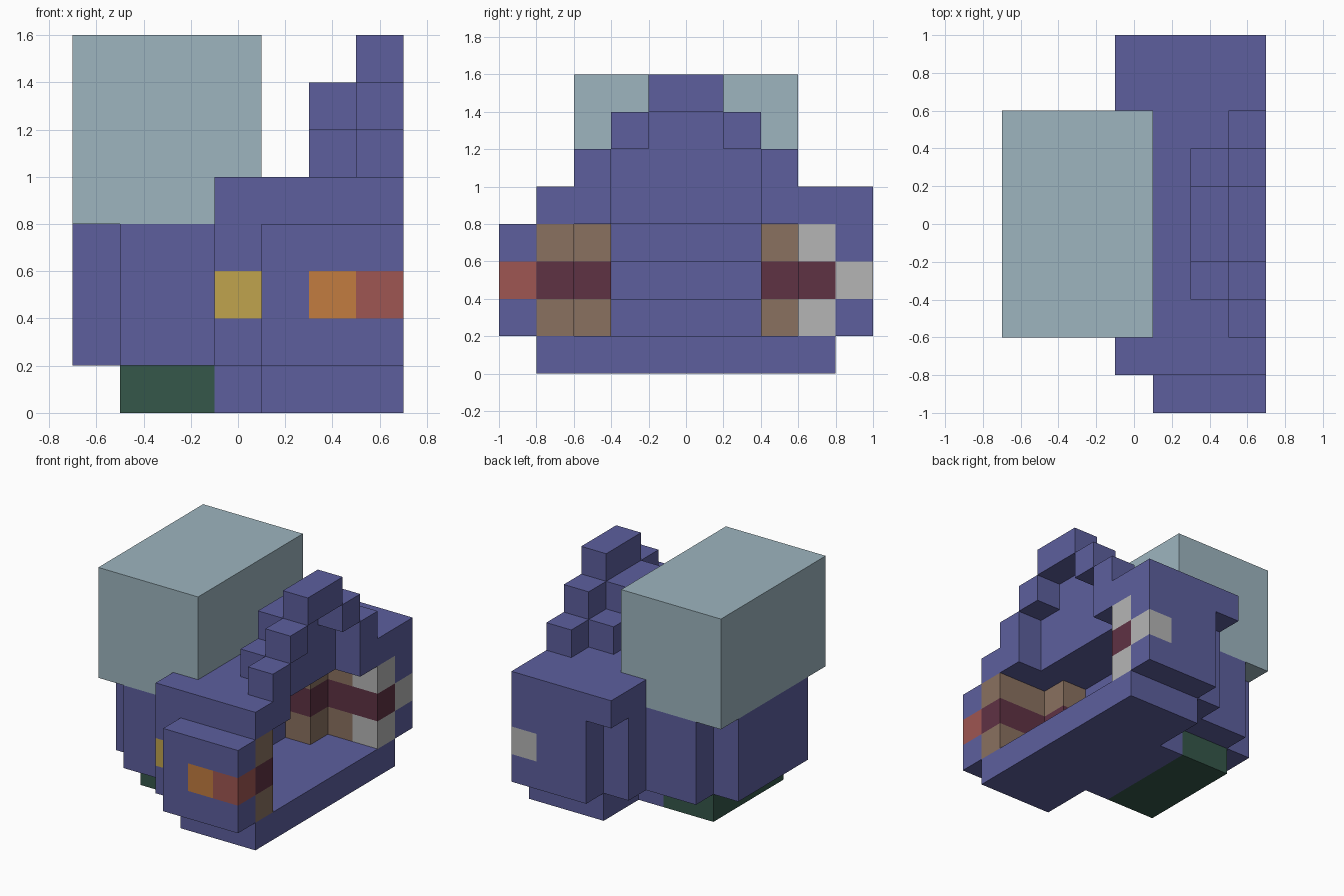
import bpy
import bmesh
from mathutils import Vector

old = bpy.data.objects.get("Cube")
if old:
    bpy.data.objects.remove(old, do_unlink=True)

CELL = 0.2
ORIGIN = Vector((-0.7, -1.0, 0.0))


def linear(c):
    return c / 12.92 if c <= 0.04045 else ((c + 0.055) / 1.055) ** 2.4


def material(name, hex_code):
    rgb = [linear(v / 255) for v in bytes.fromhex(hex_code)]
    mat = bpy.data.materials.new(name)
    mat.use_nodes = True
    mat.diffuse_color = (*rgb, 1)
    bsdf = mat.node_tree.nodes["Principled BSDF"]
    bsdf.inputs["Base Color"].default_value = (*rgb, 1)
    bsdf.inputs["Roughness"].default_value = 0.9
    return mat


blue = material("slate blue", "5D5F9E")
teal = material("pale teal", "9DB5BF")
yellow = material("yellow", "C0A44D")
orange = material("orange", "C27C40")
red = material("brick red", "9F5652")
brown = material("brown", "8A7160")
maroon = material("maroon", "5F3244")
grey = material("light grey", "B5B5B5")
green = material("dark green", "35574A")


def block(name, mat, x, y, z):
    """Box spanning the given cell ranges along each axis."""
    lo = Vector((x[0], y[0], z[0])) * CELL + ORIGIN
    hi = Vector((x[1], y[1], z[1])) * CELL + ORIGIN
    bm = bmesh.new()
    bmesh.ops.create_cube(bm, size=1)
    for v in bm.verts:
        v.co = Vector([(a + b) / 2 + c * (b - a) for a, b, c in zip(lo, hi, v.co)])
    mesh = bpy.data.meshes.new(name)
    bm.to_mesh(mesh)
    bm.free()
    mesh.materials.append(mat)
    obj = bpy.data.objects.new(name, mesh)
    bpy.context.collection.objects.link(obj)
    return obj


def mirrored(y):
    """The y range and its mirror image across the middle."""
    return [("front", y), ("back", (10 - y[1], 10 - y[0]))]


LOW, MID, HIGH = (1, 2), (2, 3), (3, 4)
FULL = (1, 4)

# Big box and the stepped body beneath it
block("top_box", teal, (0, 4), (2, 8), (4, 8))
block("body_side", blue, (1, 3), (2, 8), FULL)
block("body_flank", blue, (0, 1), (3, 7), FULL)
block("foot", green, (1, 3), (3, 7), (0, 1))
block("keel", blue, (3, 4), (3, 7), (0, 1))
block("base_slab", blue, (4, 7), (1, 9), (0, 1))

# Wall behind the opening, with a sunk middle band
for level, z in (("lower", LOW), ("upper", HIGH)):
    block(level + "_wall", blue, (3, 4), (1, 9), z)
block("wall_light", yellow, (3, 4), (1, 2), MID)
block("front_wall_band", blue, (3, 4), (2, 3), MID)
block("back_wall_band", blue, (3, 4), (7, 9), MID)

# Stepped, striped sides of the opening
for side, y in mirrored((1, 2)):
    block(side + "_jamb", blue, (4, 5), y, FULL)
for level, z, tone in (("lower", LOW, brown), ("middle", MID, maroon), ("upper", HIGH, brown)):
    for side, y in mirrored((2, 3)):
        block(f"{side}_{level}_inner_step", tone, (4, 5), y, z)
    for side, y in mirrored((1, 2)):
        block(f"{side}_{level}_outer_step", tone, (5, 6), y, z)
        edge = grey if side == "back" and tone is brown else tone
        block(f"{side}_{level}_edge", edge, (6, 7), y, z)

# End blocks with coloured lamps in the middle band
for side, y in mirrored((0, 1)):
    for level, z in (("lower", LOW), ("upper", HIGH)):
        block(f"{side}_end_{level}", blue, (4, 7), y, z)
    block(side + "_end_band", blue, (4, 5), y, MID)
block("front_inner_lamp", orange, (5, 6), (0, 1), MID)
block("front_corner_lamp", red, (6, 7), (0, 1), MID)
block("back_end_filler", blue, (5, 6), (9, 10), MID)
block("back_corner_lamp", grey, (6, 7), (9, 10), MID)

# Roof, notched above the opening
block("roof", blue, (3, 6), (1, 10), (4, 5))
block("front_roof_corner", blue, (6, 7), (1, 3), (4, 5))
block("back_roof_corner", blue, (6, 7), (7, 10), (4, 5))

# Stepped crest with an overhanging arch
block("crest_lower", blue, (5, 6), (3, 7), (5, 6))
block("crest_upper", blue, (5, 6), (4, 6), (6, 7))
for side, y in mirrored((2, 3)):
    block(side + "_arch_lower", blue, (6, 7), y, (5, 6))
for side, y in mirrored((3, 4)):
    block(side + "_arch_upper", blue, (6, 7), y, (6, 7))
block("arch_top", blue, (6, 7), (4, 6), (7, 8))
